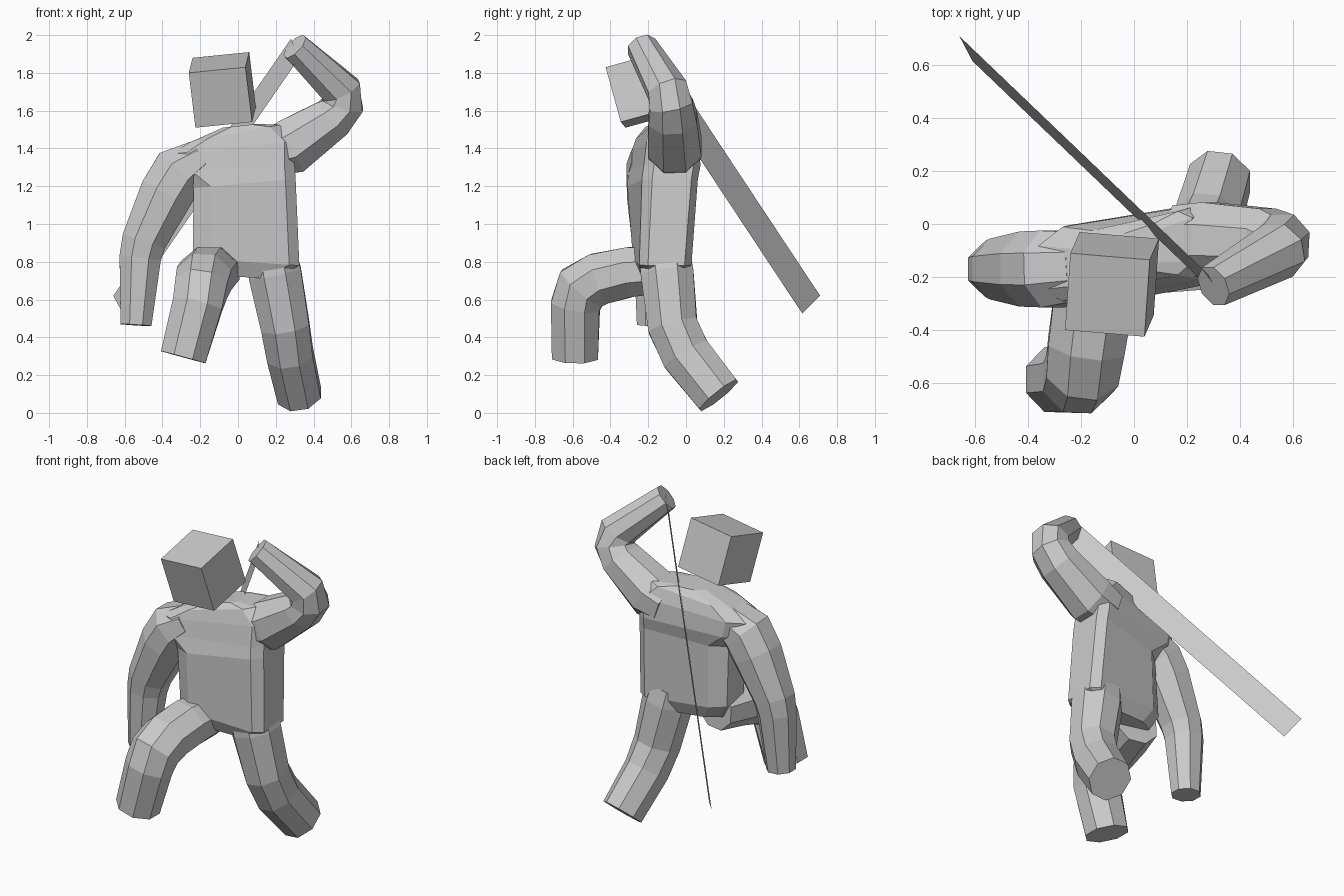
import bpy
import math
from mathutils import Vector, Matrix

if "Cube" in bpy.data.objects:
    bpy.data.objects.remove(bpy.data.objects["Cube"])


def make(name, verts, faces):
    me = bpy.data.meshes.new(name)
    me.from_pydata([tuple(v) for v in verts], [], faces)
    me.update()
    ob = bpy.data.objects.new(name, me)
    bpy.context.collection.objects.link(ob)
    return ob


def loft(name, rings):
    """Skin a stack of equal rings and cap both ends."""
    n = len(rings[0])
    verts = [v for r in rings for v in r]
    faces = [tuple(reversed(range(n))),
             tuple(range(len(verts) - n, len(verts)))]
    for k in range(len(rings) - 1):
        for i in range(n):
            j = (i + 1) % n
            faces.append((k * n + i, k * n + j, (k + 1) * n + j, (k + 1) * n + i))
    return make(name, verts, faces)


def limb(name, path, ref):
    """Eight-sided tube; path rows are x, y, z, half-width along ref, half-width across."""
    pts = [Vector(p[:3]) for p in path]
    rings = []
    for i, p in enumerate(path):
        a = (pts[i] - pts[i - 1]).normalized() if i else Vector()
        b = (pts[i + 1] - pts[i]).normalized() if i < len(pts) - 1 else Vector()
        t = (a + b).normalized()
        u = Vector(ref)
        u = (u - t * u.dot(t)).normalized()
        w = t.cross(u)
        s = 1 / math.cos(math.pi / 8)
        rings.append([pts[i] + s * (u * p[3] * math.cos(q) + w * p[4] * math.sin(q))
                      for q in [math.pi / 8 + math.pi / 4 * k for k in range(8)]])
    return loft(name, rings)


def torso_ring(xl, xr, yl, yr, zl, zr, h):
    """Chamfered slab section whose left and right ends sit at their own depth and height."""
    c = min(0.09, (xr - xl) * 0.25)
    out = []
    for x, d in [(xl + c, -h), (xr - c * 0.6, -h), (xr, -h * 0.7), (xr, h * 0.7),
                 (xr - c * 0.6, h), (xl + c, h), (xl, h * 0.6), (xl, -h * 0.6)]:
        f = (x - xl) / (xr - xl)
        out.append(Vector((x, yl + (yr - yl) * f + d, zl + (zr - zl) * f)))
    return out


# torso, twisted so that one shoulder leads
loft("torso", [torso_ring(*r) for r in [
    (-0.19, 0.20, -0.15, -0.11, 0.73, 0.71, 0.10),
    (-0.24, 0.325, -0.15, -0.105, 0.82, 0.78, 0.138),
    (-0.235, 0.305, -0.18, -0.075, 1.19, 1.24, 0.148),
    (-0.34, 0.30, -0.17, -0.065, 1.28, 1.31, 0.15),
    (-0.36, 0.30, -0.165, -0.06, 1.37, 1.44, 0.14),
    (-0.25, 0.22, -0.165, -0.06, 1.435, 1.525, 0.12),
    (-0.08, 0.10, -0.14, -0.08, 1.51, 1.53, 0.09)]])

# trailing leg
limb("back_leg", [
    (0.175, -0.11, 0.84, 0.13, 0.13),
    (0.195, -0.10, 0.74, 0.14, 0.14),
    (0.25, -0.07, 0.46, 0.128, 0.132),
    (0.275, 0.0, 0.31, 0.122, 0.132),
    (0.325, 0.173, 0.093, 0.115, 0.125)], (1, 0, 0))

# raised leg with bent knee
limb("front_leg", [
    (-0.12, -0.12, 0.755, 0.13, 0.12),
    (-0.155, -0.30, 0.745, 0.15, 0.132),
    (-0.18, -0.46, 0.71, 0.145, 0.138),
    (-0.195, -0.552, 0.66, 0.138, 0.142),
    (-0.215, -0.585, 0.57, 0.132, 0.13),
    (-0.29, -0.588, 0.295, 0.122, 0.122)], (1, 0, 0))

# lowered arm
limb("lowered_arm", [
    (-0.20, -0.16, 1.35, 0.13, 0.10),
    (-0.31, -0.17, 1.275, 0.145, 0.145),
    (-0.38, -0.17, 1.16, 0.142, 0.142),
    (-0.498, -0.17, 0.91, 0.115, 0.118),
    (-0.518, -0.17, 0.82, 0.105, 0.11),
    (-0.54, -0.18, 0.465, 0.08, 0.082)], (0, 1, 0))

# raised arm
limb("raised_arm", [
    (0.16, -0.06, 1.37, 0.13, 0.12),
    (0.28, -0.06, 1.41, 0.142, 0.148),
    (0.50, -0.07, 1.56, 0.128, 0.115),
    (0.555, -0.078, 1.63, 0.115, 0.11),
    (0.545, -0.10, 1.71, 0.105, 0.105),
    (0.30, -0.235, 1.94, 0.077, 0.075)], (0, 1, 0))

# head: tilted cube
ax, ay, az = Vector((0.30, -0.025, 0.03)), Vector((0.02, 0.29, 0.08)), Vector((-0.035, -0.08, 0.29))
bpy.ops.mesh.primitive_cube_add(size=1)
head = bpy.context.object
head.name = "head"
rot = Matrix((ax, ay, az)).transposed().to_4x4()
head.data.transform(Matrix.Translation((-0.083, -0.228, 1.71)) @ rot)

# flat blade carried over the back
top, tip, width = Vector((0.28, -0.19, 1.98)), Vector((-0.66, 0.71, 0.62)), Vector((0.05, -0.095, -0.093))
make("blade", [top, top + width, tip + width, tip], [(0, 1, 2, 3)])
